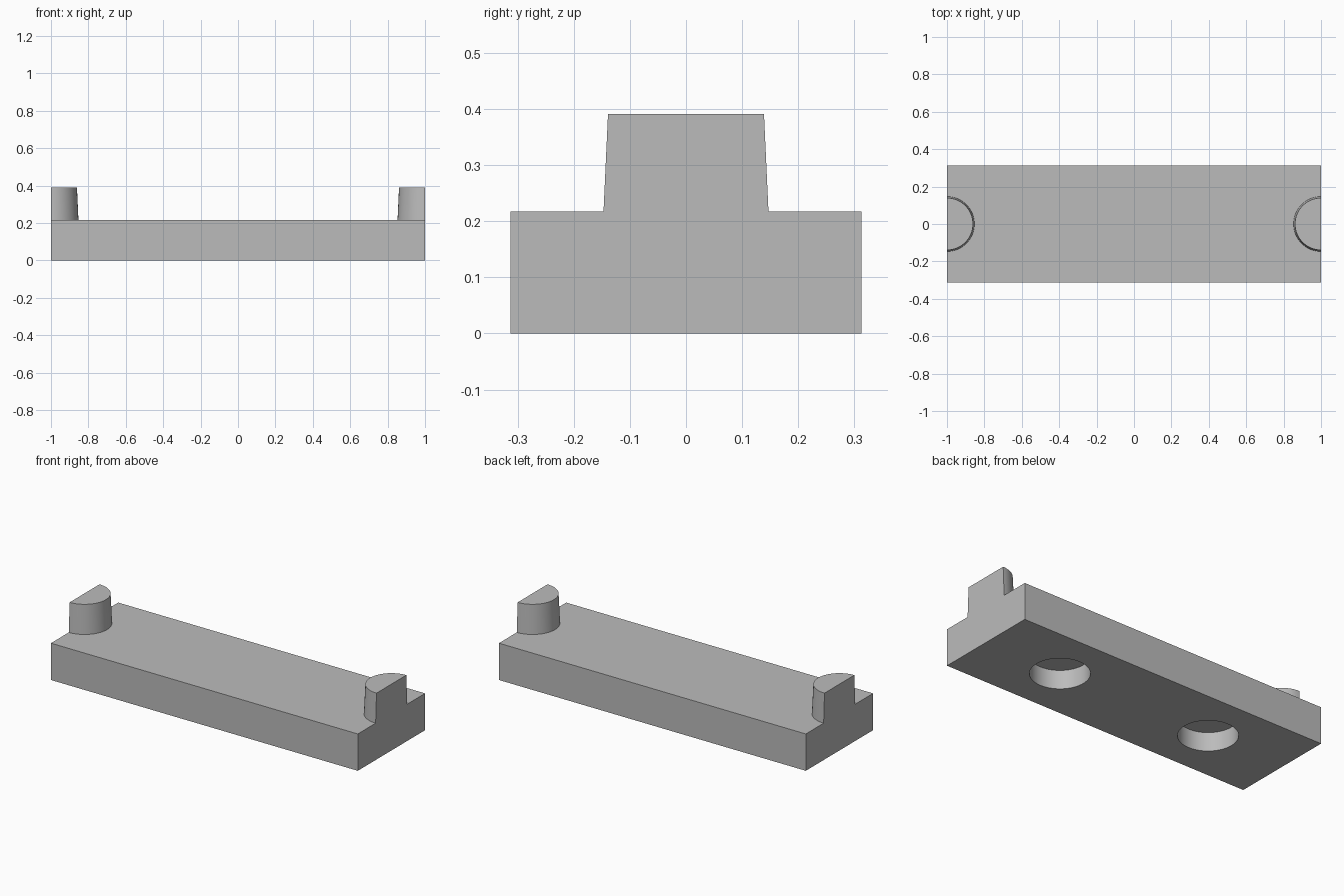
import bpy
import bmesh

LENGTH, WIDTH, SLAB_TOP, PEG_TOP = 2.0, 0.626, 0.217, 0.391
PEG_BASE_R, PEG_TOP_R = 0.147, 0.139
HOLE_X, HOLE_R, HOLE_DEPTH = 0.5, 0.158, 0.11

cube = bpy.data.objects.get("Cube")
if cube:
    bpy.data.objects.remove(cube, do_unlink=True)

# Single grey material
grey = bpy.data.materials.new("plain grey")
grey.use_nodes = True
grey.diffuse_color = (0.5, 0.5, 0.5, 1)
grey.node_tree.nodes["Principled BSDF"].inputs["Base Color"].default_value = (0.5, 0.5, 0.5, 1)


def round_tool(name, x, z0, z1, r0, r1):
    """Tapered cylinder used as a boolean helper."""
    bpy.ops.mesh.primitive_cone_add(vertices=64, radius1=r0, radius2=r1,
                                    depth=z1 - z0, location=(x, 0, (z0 + z1) / 2))
    tool = bpy.context.object
    tool.name = name
    tool.hide_render = True
    tool.data.materials.append(grey)
    return tool


# Slab, left overlong so the ends can be trimmed flush with the pegs
bpy.ops.mesh.primitive_cube_add(size=1, location=(0, 0, SLAB_TOP / 2))
base = bpy.context.object
base.name = "base_block"
base.scale = (LENGTH + 0.6, WIDTH, SLAB_TOP)
bpy.ops.object.transform_apply(location=True, rotation=False, scale=True)
base.data.materials.append(grey)

# Pegs at the ends and blind holes underneath
tools = []
peg_root = SLAB_TOP / 2
taper = (PEG_BASE_R - PEG_TOP_R) / (PEG_TOP - SLAB_TOP)
root_r = PEG_BASE_R + taper * (SLAB_TOP - peg_root)
for side, word in ((-1, "right"), (1, "left")):
    peg = round_tool(word + "_peg", side * LENGTH / 2, peg_root, PEG_TOP, root_r, PEG_TOP_R)
    hole = round_tool(word + "_hole", side * HOLE_X, -0.1, HOLE_DEPTH, HOLE_R, HOLE_R)
    tools += [(peg, "UNION"), (hole, "DIFFERENCE")]

for tool, operation in tools:
    mod = base.modifiers.new(tool.name, "BOOLEAN")
    mod.object, mod.operation, mod.solver = tool, operation, "EXACT"
bpy.context.view_layer.objects.active = base
for tool, _ in tools:
    bpy.ops.object.modifier_apply(modifier=tool.name)
    bpy.data.objects.remove(tool, do_unlink=True)

# Trim both ends flat, halving the pegs
bm = bmesh.new()
bm.from_mesh(base.data)
for side in (-1, 1):
    cut = bmesh.ops.bisect_plane(bm, geom=bm.verts[:] + bm.edges[:] + bm.faces[:],
                                 plane_co=(side * LENGTH / 2, 0, 0),
                                 plane_no=(side, 0, 0), clear_outer=True)
    rim = [e for e in cut["geom_cut"] if isinstance(e, bmesh.types.BMEdge)]
    bmesh.ops.holes_fill(bm, edges=rim, sides=0)
bmesh.ops.recalc_face_normals(bm, faces=bm.faces[:])
bm.to_mesh(base.data)
bm.free()

# Smooth round walls, crisp edges
bpy.ops.object.select_all(action="DESELECT")
base.select_set(True)
bpy.ops.object.shade_smooth_by_angle(angle=0.52)
